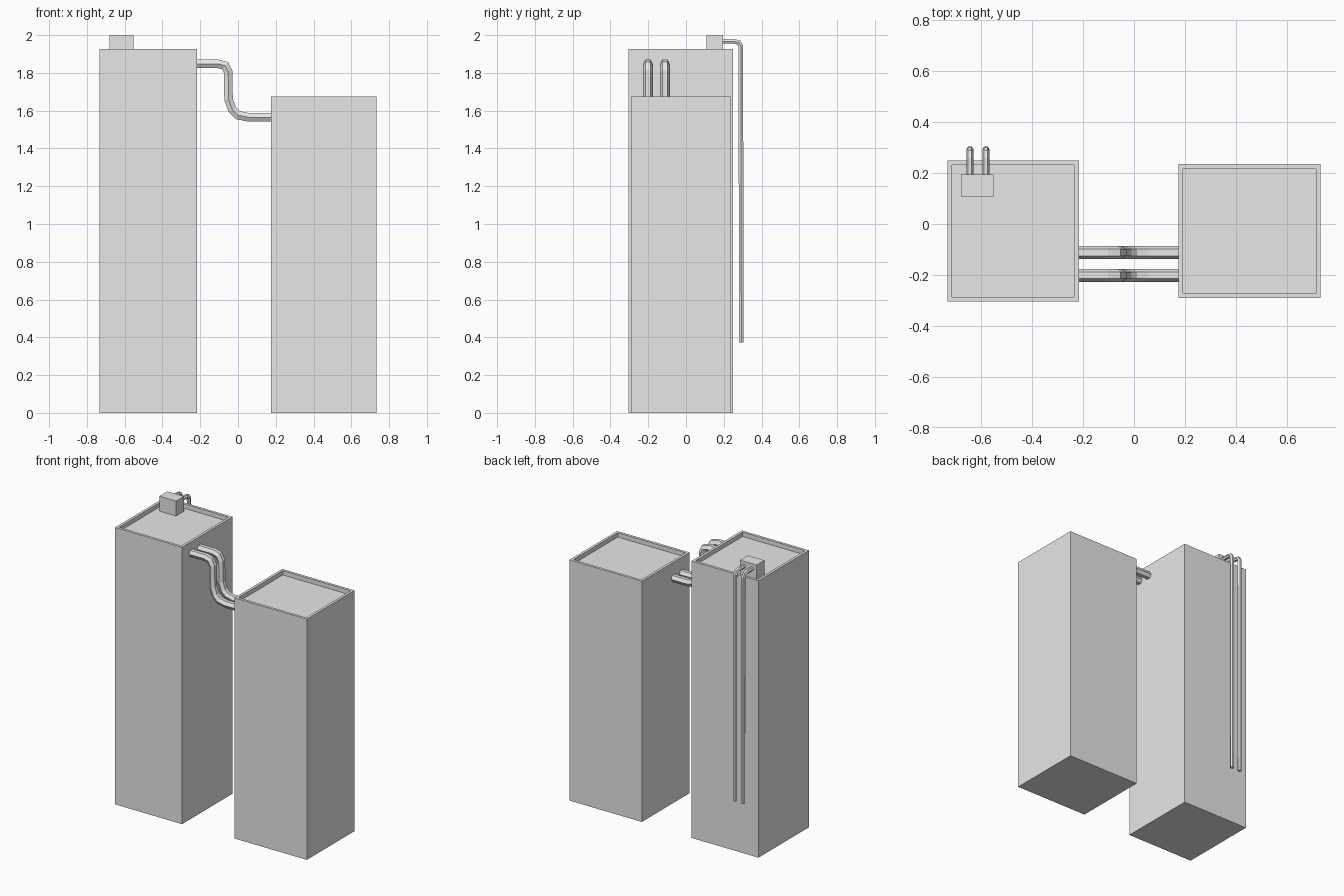
import bpy, bmesh, math
from mathutils import Vector

if "Cube" in bpy.data.objects:
    bpy.data.objects.remove(bpy.data.objects["Cube"], do_unlink=True)

GREY = (0.8, 0.8, 0.8, 1)
grey = bpy.data.materials.new("concrete_grey")
grey.use_nodes = True
grey.diffuse_color = GREY
grey.node_tree.nodes["Principled BSDF"].inputs["Base Color"].default_value = GREY


def finish(bm, name):
    bmesh.ops.recalc_face_normals(bm, faces=bm.faces)
    mesh = bpy.data.meshes.new(name)
    bm.to_mesh(mesh)
    bm.free()
    mesh.materials.append(grey)
    obj = bpy.data.objects.new(name, mesh)
    bpy.context.collection.objects.link(obj)


def block(name, low, high, rim=0, depth=0):
    """Box between two corners, with an optional sunken top inside a rim."""
    bm = bmesh.new()
    bmesh.ops.create_cube(bm, size=1)
    for v in bm.verts:
        v.co = [low[i] if v.co[i] < 0 else high[i] for i in range(3)]
    if rim:
        bm.normal_update()
        roof = [f for f in bm.faces if f.normal.z > 0.9]
        bmesh.ops.inset_region(bm, faces=roof, thickness=rim)
        floor = bmesh.ops.extrude_face_region(bm, geom=roof)["geom"]
        bmesh.ops.delete(bm, geom=roof, context='FACES_ONLY')
        for v in floor:
            if isinstance(v, bmesh.types.BMVert):
                v.co.z -= depth
    finish(bm, name)


def pipe(name, path, across, radius, sides=6):
    """Sweep a polygon along a planar path; across is normal to its plane."""
    pts, across = [Vector(p) for p in path], Vector(across)
    bm = bmesh.new()
    rings = []
    for i, p in enumerate(pts):
        before = (p - pts[i - 1]).normalized() if i else None
        after = (pts[i + 1] - p).normalized() if i < len(pts) - 1 else None
        before, after = before or after, after or before
        side = across.cross((before + after).normalized())
        miter = 1 / math.cos(before.angle(after, 0) / 2)
        angles = [math.tau * k / sides for k in range(sides)]
        rings.append([bm.verts.new(p + radius * (across * math.cos(a) + side * miter * math.sin(a)))
                      for a in angles])
    for r, s in zip(rings, rings[1:]):
        for k in range(sides):
            n = (k + 1) % sides
            bm.faces.new((r[k], r[n], s[n], s[k]))
    bm.faces.new(rings[0])
    bm.faces.new(rings[-1])
    finish(bm, name)


# Towers with recessed roofs
block("tall_tower", (-0.733, -0.305, 0), (-0.217, 0.25, 1.926), 0.026, 0.03)
block("short_tower", (0.175, -0.29, 0), (0.733, 0.235, 1.674), 0.026, 0.03)

# Roof unit
block("roof_box", (-0.68, 0.108, 1.896), (-0.552, 0.195, 2))

# Paired pipes joining the towers
bridge = [(-0.225, 1.848), (-0.105, 1.848), (-0.068, 1.838), (-0.052, 1.806), (-0.05, 1.66),
          (-0.03, 1.605), (0, 1.576), (0.055, 1.565), (0.183, 1.565)]
for name, y in (("front", -0.202), ("rear", -0.112)):
    pipe(name + "_bridge_pipe", [(x, y, z) for x, z in bridge], (0, 1, 0), 0.026)

# Paired drain pipes down the back
drain = [(0.185, 1.967), (0.255, 1.967), (0.28, 1.96), (0.29, 1.942), (0.293, 0.373)]
for name, x in (("right", -0.645), ("left", -0.582)):
    pipe(name + "_drain_pipe", [(x, y, z) for y, z in drain], (1, 0, 0), 0.014)
